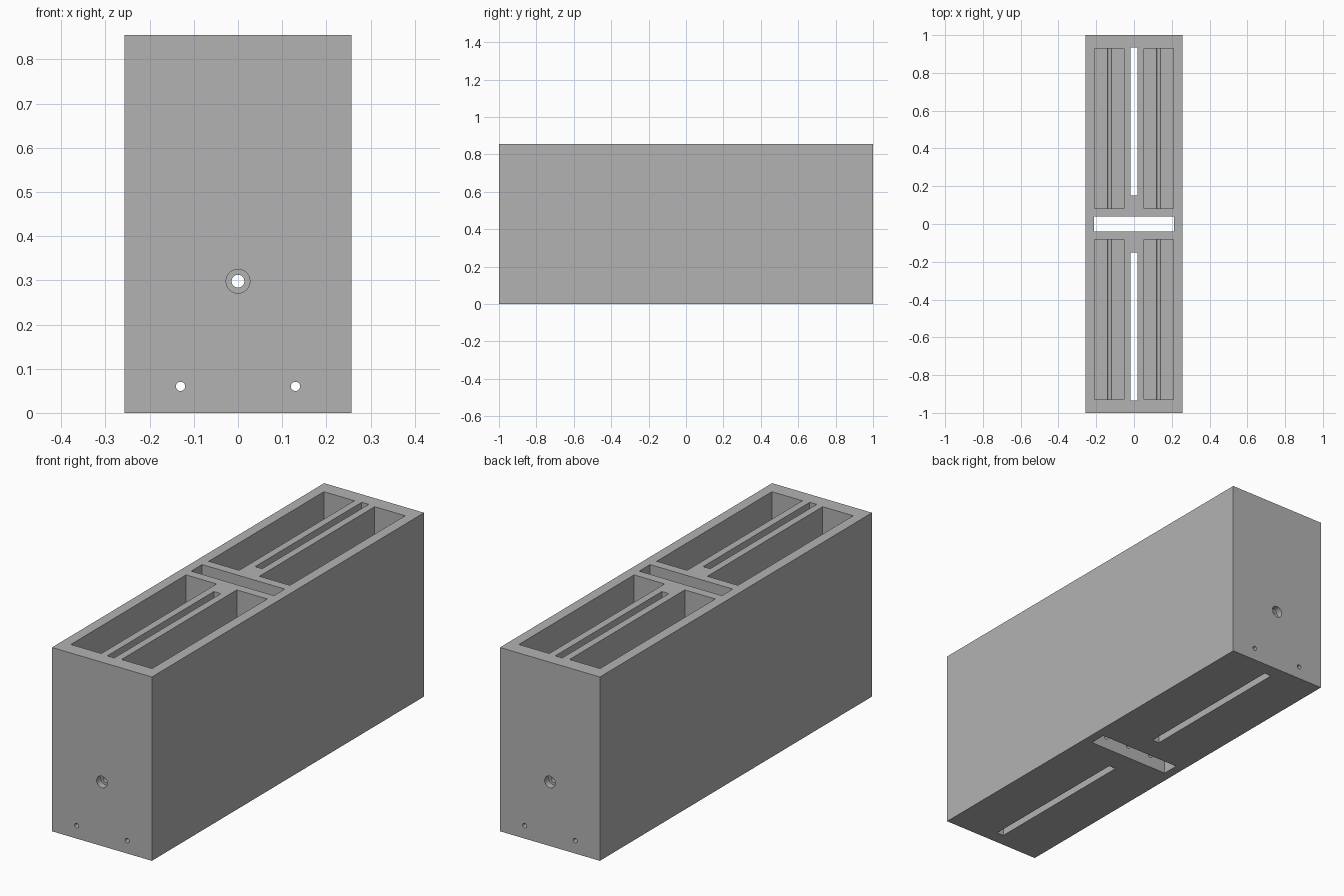
import bpy, math

if "Cube" in bpy.data.objects:
    bpy.data.objects.remove(bpy.data.objects["Cube"])

W, L, H = 0.257, 1.0, 0.855      # half width, half length, height
HOLE_Z, AXLE_Z = 0.06, 0.298

grey = bpy.data.materials.new("plain grey")
grey.diffuse_color = (0.45, 0.45, 0.45, 1)
grey.use_nodes = True
grey.node_tree.nodes["Principled BSDF"].inputs["Base Color"].default_value = grey.diffuse_color


def box(name, x0, x1, y0, y1, z0, z1):
    bpy.ops.mesh.primitive_cube_add(
        size=1, location=((x0 + x1) / 2, (y0 + y1) / 2, (z0 + z1) / 2))
    ob = bpy.context.object
    ob.name = name
    ob.scale = (x1 - x0, y1 - y0, z1 - z0)
    bpy.ops.object.transform_apply(location=True, rotation=True, scale=True)
    return ob


def bore(name, x, z, r, y0, y1):
    bpy.ops.mesh.primitive_cylinder_add(
        vertices=32, radius=r, depth=y1 - y0,
        location=(x, (y0 + y1) / 2, z), rotation=(math.pi / 2, 0, 0))
    ob = bpy.context.object
    ob.name = name
    bpy.ops.object.transform_apply(location=True, rotation=True, scale=True)
    return ob


# Solid block
block = box("block_body", -W, W, -L, L, 0, H)
block.data.materials.append(grey)

# Cross slot right through the middle
cutters = [box("cross_slot_cutter", -0.213, 0.213, -0.04, 0.04, -0.1, H + 0.1)]

for s in (-1, 1):
    # Narrow lengthwise slots, open top and bottom
    ya, yb = sorted((s * 0.152, s * 0.935))
    cutters.append(box("long_slot_cutter", -0.018, 0.018, ya, yb, -0.1, H + 0.1))
    # Deep pockets, open at the top only
    ya, yb = sorted((s * 0.083, s * 0.93))
    for t in (-1, 1):
        xa, xb = sorted((t * 0.052, t * 0.209))
        cutters.append(box("pocket_cutter", xa, xb, ya, yb, 0.061, H + 0.1))
    # Low holes running the full length under each pocket
    cutters.append(bore("low_hole_cutter", s * 0.13, HOLE_Z, 0.0105, -1.1, 1.1))
    # Counterbore on each end
    ya, yb = sorted((s * 0.97, s * 1.1))
    cutters.append(bore("counterbore_cutter", 0, AXLE_Z, 0.027, ya, yb))

# Central through hole and the short inner hole joining the slots
cutters.append(bore("centre_hole_cutter", 0, AXLE_Z, 0.0145, -1.2, 1.2))
cutters.append(bore("inner_hole_cutter", 0, HOLE_Z, 0.0105, -0.3, 0.3))

# Cut everything out of the block
bpy.ops.object.select_all(action='DESELECT')
block.select_set(True)
bpy.context.view_layer.objects.active = block
for c in cutters:
    m = block.modifiers.new(c.name, 'BOOLEAN')
    m.operation = 'DIFFERENCE'
    m.solver = 'EXACT'
    m.object = c
    bpy.ops.object.modifier_apply(modifier=m.name)
for c in cutters:
    bpy.data.objects.remove(c, do_unlink=True)

bpy.ops.object.shade_smooth_by_angle(angle=math.radians(30))
